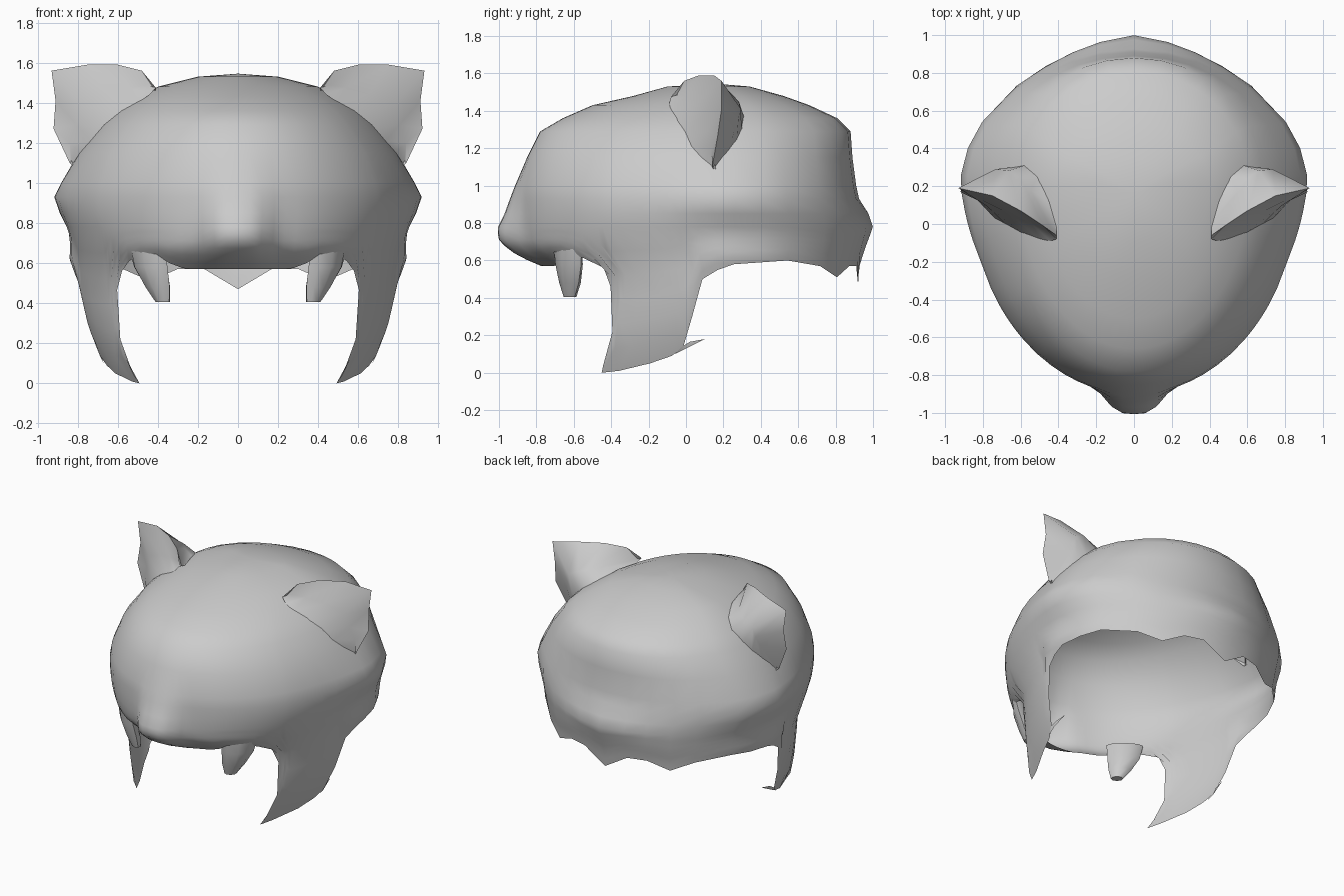
import bpy, bmesh, math
from mathutils import Vector

if "Cube" in bpy.data.objects:
    bpy.data.objects.remove(bpy.data.objects["Cube"])

mat = bpy.data.materials.new("light_grey")
mat.diffuse_color = (0.6, 0.6, 0.6, 1)
mat.use_nodes = True
mat.node_tree.nodes["Principled BSDF"].inputs["Base Color"].default_value = mat.diffuse_color
CY = 0.22  # depth of the widest part of the hood


def make(name, verts, faces, angle=50):
    """Mesh of the +x half, mirrored to the other side and smooth shaded."""
    me = bpy.data.meshes.new(name)
    me.from_pydata([tuple(v) for v in verts], [], faces)
    bm = bmesh.new()
    bm.from_mesh(me)
    bmesh.ops.remove_doubles(bm, verts=bm.verts, dist=0.0005)
    bmesh.ops.recalc_face_normals(bm, faces=bm.faces)
    bm.to_mesh(me)
    bm.free()
    me.materials.append(mat)
    ob = bpy.data.objects.new(name, me)
    bpy.context.collection.objects.link(ob)
    mod = ob.modifiers.new("mirror", 'MIRROR')
    mod.merge_threshold = 0.001
    bpy.ops.object.select_all(action='DESELECT')
    bpy.context.view_layer.objects.active = ob
    ob.select_set(True)
    bpy.ops.object.shade_smooth_by_angle(angle=math.radians(angle))
    return ob


# Horizontal slices of the hood: height, front reach, back reach, half width
SLICES = [(1.53, .32, .12, .20), (1.48, .50, .30, .40), (1.43, .72, .44, .50),
          (1.36, .88, .59, .61), (1.29, 1.0, .66, .685), (1.15, 1.07, .67, .795),
          (1.0, 1.115, .69, .86), (.93, 1.12, .705, .875), (.85, 1.12, .725, .87),
          (.78, 1.12, .735, .855), (.70, 1.11, .73, .83), (.66, 1.09, .725, .82),
          (.60, 1.01, .71, .81), (.56, .95, .70, .805), (.45, .95, .70, .80),
          (.20, 1.0, .70, .74), (.05, 1.10, .70, .66), (0, 1.17, .70, .60)]

# Lower rim: angle (90 = front, -90 = back) and height
RIM = [(90, .57), (86, .57), (82, .57), (78, .57), (74, .57), (70, .575), (65, .60),
       (60, .645), (54, .65), (48, .61), (44, .56), (41, .46), (38, .22), (36.5, .04),
       (35, 0), (30, .01), (22, .05), (16, .09), (13, .14), (11, .30), (8, .50),
       (3, .55), (-3, .58), (-15, .59), (-27, .60), (-45, .57), (-57, .51),
       (-68, .57), (-78, .57), (-90, .47)]


def lerp_table(table, z):
    """Interpolate rows of a table sorted by falling first value."""
    if z >= table[0][0]:
        return table[0][1:]
    for a, b in zip(table, table[1:]):
        if z >= b[0]:
            t = (a[0] - z) / (a[0] - b[0])
            return [p + (q - p) * t for p, q in zip(a[1:], b[1:])]
    return table[-1][1:]


NOSE = [(1.06, 0), (.87, .06), (.78, .105), (.72, .115), (.68, .09), (.62, .07), (.56, .02)]
NAPE = [(.93, 0), (.80, .05), (.66, .01), (.47, 0)]


def hood_point(deg, z):
    f, b, w = lerp_table(SLICES, z)
    a = math.radians(deg)
    # side bulge above the ear line, and flared hem behind the cheek guards
    w += .045 * max(0, 1 - abs(z - .93) / .15) * max(0, 1 - abs(deg) / (22 if deg > 0 else 70))
    if deg < 9:
        w += .03 * max(0, 1 - abs(z - .62) / .12) * max(0, 1 - abs(deg) / 60)
    x = w * math.cos(a) if abs(deg) != 90 else 0.0
    y = CY - (f if deg > 0 else b) * math.sin(a)
    if deg > 0:   # snout bump
        y -= lerp_table(NOSE, z)[0] * math.exp(-(x / .16) ** 4)
    else:         # pointed nape
        y += lerp_table(NAPE, z)[0] * max(0, 1 - x / .4)
    return Vector((x, y, z))


# Hood shell with cheek guards and jagged hem
top_z = [s[0] for s in SLICES if s[0] >= .78]
LOW = 6
verts, faces = [Vector((0, .16, 1.545))], []
for deg, rim in RIM:
    for z in top_z + [.78 + (rim - .78) * k / LOW for k in range(1, LOW + 1)]:
        verts.append(hood_point(deg, z))
n = len(top_z) + LOW
for c in range(len(RIM) - 1):
    i, j = 1 + c * n, 1 + (c + 1) * n
    faces.append((0, i, j))
    faces += [(i + r, i + r + 1, j + r + 1, j + r) for r in range(n - 1)]
make("hood", verts, faces, 70)

# Small hooked barb behind each cheek guard
make("cheek_barb", [(.67, -.06, .10), (.68, 0, .13), (.67, .10, .18),
                    (.68, .02, .165), (.69, -.02, .14)], [(0, 1, 4), (1, 2, 3, 4)])

# Ears: free edge, a front that sweeps down into the hood, and a bulging back
edge = [Vector(p) for p in [
    (.41, -.08, 1.475), (.48, -.01, 1.56), (.60, .07, 1.59), (.75, .15, 1.59),
    (.93, .19, 1.56), (.91, .19, 1.41), (.92, .17, 1.27), (.84, .14, 1.10)]]
front = [Vector(p) for p in [
    (.41, -.08, 1.475), (.44, -.09, 1.44), (.50, -.08, 1.40), (.59, -.05, 1.345),
    (.68, 0, 1.27), (.735, .03, 1.21), (.785, .08, 1.15), (.82, .14, 1.08)]]
back = [Vector(p) for p in [
    (.41, -.02, 1.46), (.45, .12, 1.46), (.51, .25, 1.42), (.58, .31, 1.37),
    (.65, .30, 1.29), (.71, .27, 1.23), (.76, .22, 1.16), (.82, .15, 1.08)]]
peak = Vector((.67, .35, 1.42))
m = len(edge)
rows = [front,
        [e.lerp(f, .6) + Vector((0, .02, 0)) for e, f in zip(edge, front)],
        edge,
        [e.lerp(b, .55).lerp(peak, .4 if 0 < k < m - 1 else 0)
         for k, (e, b) in enumerate(zip(edge, back))],
        back]
faces = [(r * m + k, r * m + k + 1, (r + 1) * m + k + 1, (r + 1) * m + k)
         for r in range(len(rows) - 1) for k in range(m - 1)]
make("ear", [p for row in rows for p in row], faces, 75)

# Fangs hanging from the rim, set along the shell: height, centre x, y, width, depth
fang = [(.69, .455, -.635, .12, .035), (.58, .435, -.625, .105, .05),
        (.48, .40, -.62, .075, .045), (.405, .375, -.62, .04, .03)]
S = 8
turn = math.radians(38)
verts = []
for z, cx, cy, rw, rd in fang:
    for k in range(S):
        u, v = rw * math.cos(math.tau * k / S), rd * math.sin(math.tau * k / S)
        verts.append((cx + u * math.cos(turn) - v * math.sin(turn),
                      cy + u * math.sin(turn) + v * math.cos(turn), z))
faces = [(r * S + k, r * S + (k + 1) % S, (r + 1) * S + (k + 1) % S, (r + 1) * S + k)
         for r in range(len(fang) - 1) for k in range(S)]
faces.append(tuple(range(S * (len(fang) - 1), S * len(fang))))
make("fang", verts, faces)
